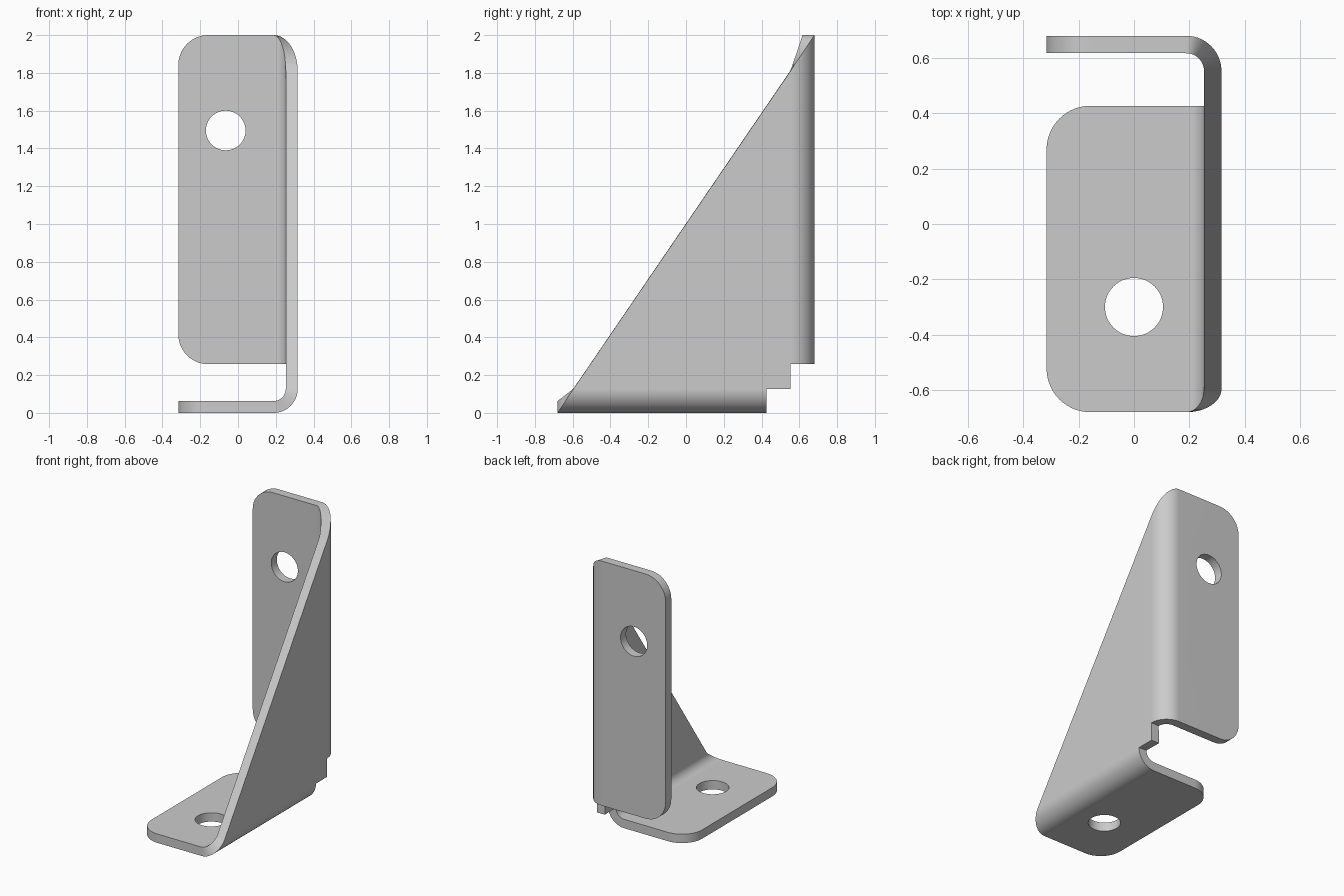
import bpy, bmesh
from math import sin, cos, pi
from mathutils import Vector

cube = bpy.data.objects.get("Cube")
if cube:
    bpy.data.objects.remove(cube, do_unlink=True)

HX, HY, TOP = 0.316, 0.68, 2.0      # half width, half depth, height
T, R = 0.063, 0.127                 # sheet thickness, outer bend radius
CORNER, HOLE = 0.158, 0.105         # flange corner and hole radii
BX, BY = HX - R, HY - R             # where the bends meet the flanges
BACK_LOW, BASE_END = 0.258, 0.427   # flange ends at the relief notch
WEB_TOP, WEB_FRONT = 1.81, -0.596   # ends of the sloping edge
STEPS = 14

bm = bmesh.new()


def face(points):
    bm.faces.new([bm.verts.new(p) for p in points])


def loop(points):
    verts = [bm.verts.new(p) for p in points]
    return [bm.edges.new((a, b)) for a, b in zip(verts, verts[1:] + verts[:1])]


def bend(rail):
    """Strip of quads; rail(t) gives both edge points at bend angle t."""
    for i in range(STEPS):
        a, b = (rail(k / STEPS * pi / 2) for k in (i, i + 1))
        face([a[0], a[1], b[1], b[0]])


def flange(low, high, hole, place, normal):
    """Flat plate with two rounded outer corners and a round hole."""
    pts = [(BX, low), (BX, high)]
    for centre, start in ((high - CORNER, pi / 2), (low + CORNER, pi)):
        for i in range(STEPS + 1):
            t = start + i / STEPS * pi / 2
            pts.append((-HX + CORNER + CORNER * cos(t), centre + CORNER * sin(t)))
    n = 48
    ring = [(hole[0] + HOLE * cos(2 * pi * i / n), hole[1] + HOLE * sin(2 * pi * i / n))
            for i in range(n)]
    edges = loop([place(*p) for p in pts]) + loop([place(*p) for p in ring])
    bmesh.ops.triangle_fill(bm, edges=edges, use_beauty=True, normal=normal)


# Side web with sloping front edge and stepped notch
face([(HX, y, z) for y, z in ((WEB_FRONT, R), (BASE_END, R), (BY, R),
                              (BY, BACK_LOW), (BY, WEB_TOP))])


# Bends from the web into the back and base flanges
def back_rail(t):
    x, y = BX + R * cos(t), BY + R * sin(t)
    return (x, y, BACK_LOW), (x, y, WEB_TOP + (TOP - WEB_TOP) * sin(t))


def base_rail(t):
    x, z = BX + R * cos(t), R - R * sin(t)
    return (x, WEB_FRONT - (HY + WEB_FRONT) * sin(t), z), (x, BASE_END, z)


bend(back_rail)
bend(base_rail)

# Back and base flanges
flange(BACK_LOW, TOP, (-0.065, 1.495), lambda u, v: (u, HY, v), Vector((0, 1, 0)))
flange(-HY, BASE_END, (0, -0.3), lambda u, v: (u, v, 0), Vector((0, 0, -1)))

# Join into one outer skin facing outwards
bmesh.ops.remove_doubles(bm, verts=bm.verts, dist=0.0005)
bmesh.ops.recalc_face_normals(bm, faces=bm.faces)
web = max(bm.faces, key=lambda f: f.calc_center_median().x)
if web.normal.x < 0:
    bmesh.ops.reverse_faces(bm, faces=bm.faces)

mesh = bpy.data.meshes.new("angle_bracket")
bm.to_mesh(mesh)
bm.free()
bracket = bpy.data.objects.new("angle_bracket", mesh)
bpy.context.collection.objects.link(bracket)

# Material
steel = bpy.data.materials.new("grey_steel")
steel.use_nodes = True
colour = (0.6, 0.6, 0.6, 1)
steel.diffuse_color = colour
steel.node_tree.nodes["Principled BSDF"].inputs["Base Color"].default_value = colour
mesh.materials.append(steel)

# Sheet thickness, then smooth bends with sharp cut edges
for obj in bpy.context.selected_objects:
    obj.select_set(False)
bpy.context.view_layer.objects.active = bracket
bracket.select_set(True)
solid = bracket.modifiers.new("sheet_thickness", 'SOLIDIFY')
solid.thickness = T
solid.offset = -1
solid.use_even_offset = True
solid.use_quality_normals = True
bpy.ops.object.modifier_apply(modifier=solid.name)
bpy.ops.object.shade_smooth_by_angle(angle=pi / 6)
weighted = bracket.modifiers.new("flat_plates", 'WEIGHTED_NORMAL')
weighted.keep_sharp = True
